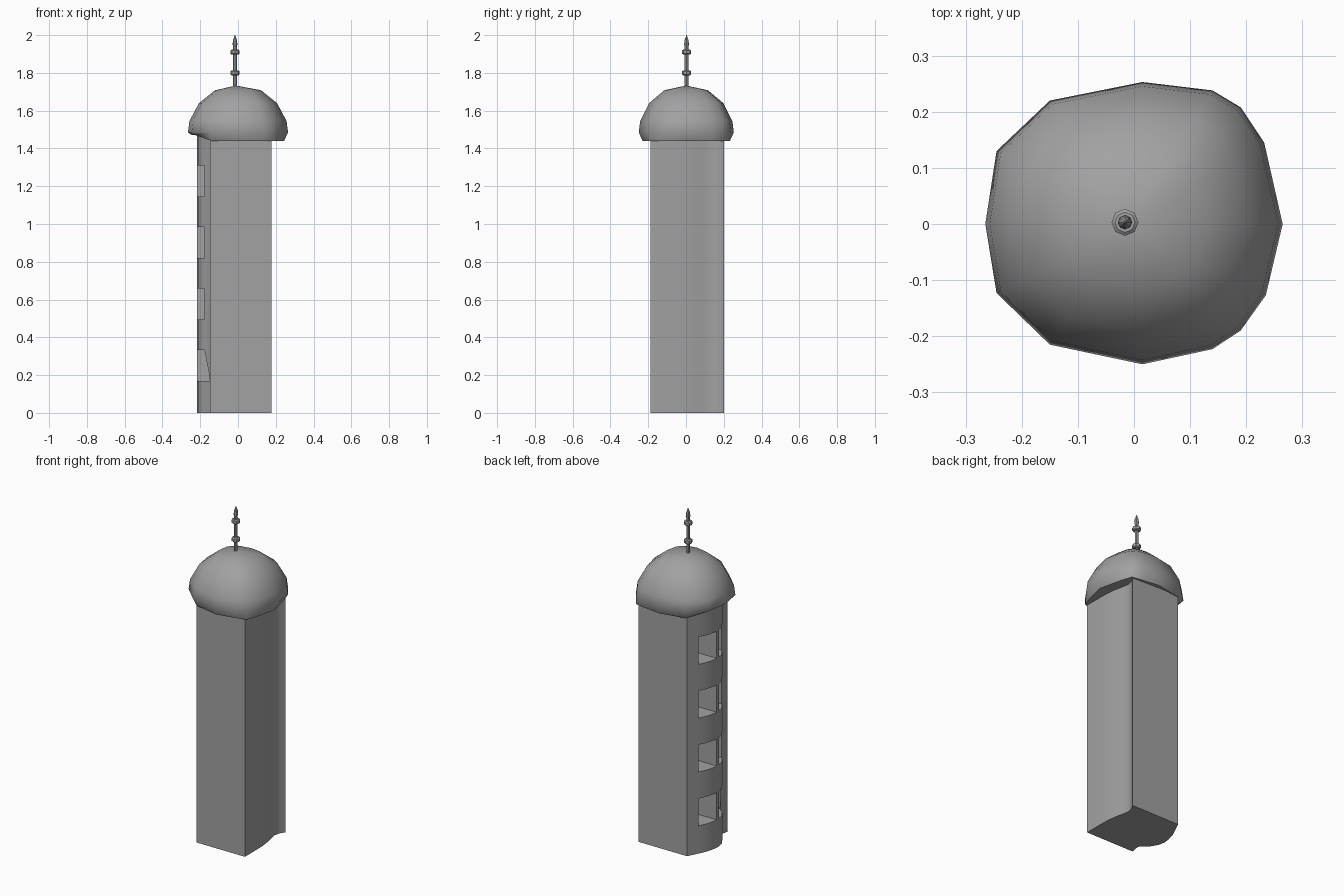
import bpy, bmesh, math

if "Cube" in bpy.data.objects:
    bpy.data.objects.remove(bpy.data.objects["Cube"], do_unlink=True)

GREY = (0.36, 0.36, 0.36, 1)
stone = bpy.data.materials.new("grey stone")
stone.use_nodes = True
stone.diffuse_color = GREY
stone.node_tree.nodes["Principled BSDF"].inputs["Base Color"].default_value = GREY


def finish(name, bm):
    """Turn a bmesh into a linked object with the stone material."""
    bmesh.ops.recalc_face_normals(bm, faces=bm.faces)
    mesh = bpy.data.meshes.new(name)
    bm.to_mesh(mesh)
    bm.free()
    mesh.materials.append(stone)
    obj = bpy.data.objects.new(name, mesh)
    bpy.context.collection.objects.link(obj)
    return obj


def smooth(obj, degrees):
    bpy.ops.object.select_all(action="DESELECT")
    obj.select_set(True)
    bpy.context.view_layer.objects.active = obj
    bpy.ops.object.shade_smooth_by_angle(angle=math.radians(degrees))


def loft(bm, rings, cap_top=True):
    """Skin a stack of equal-sized point rings."""
    loops = [[bm.verts.new(p) for p in ring] for ring in rings]
    n = len(loops[0])
    for low, high in zip(loops, loops[1:]):
        for i in range(n):
            j = (i + 1) % n
            bm.faces.new((low[i], low[j], high[j], high[i]))
    bm.faces.new(loops[0][::-1])
    if cap_top:
        bm.faces.new(loops[-1])
    return loops


# Tower shaft: flat front and back, wavy left side, bulging right side
left_side = [(.178, -.188), (.178, -.09), (.177, -.02), (.170, .04),
             (.157, .10), (.151, .135), (.160, .17), (.178, .2)]
right_side = [(-.147, .2), (-.177, .14), (-.201, .09), (-.214, .04), (-.218, 0),
              (-.211, -.04), (-.187, -.08), (-.155, -.107), (-.139, -.128),
              (-.140, -.155), (-.147, -.188)]
section = left_side + right_side
bm = bmesh.new()
loft(bm, [[(x, y, z) for x, y in section] for z in (0, 1.47)])
tower = finish("tower_shaft", bm)

# Window recesses: two columns of four, the lowest front one splayed at its sill
bm = bmesh.new()
for row in range(4):
    z0 = .168 + row * .326
    z1 = z0 + .165
    splay = -.115 if row == 0 else -.088
    for y_low, y_high, back in ((.015, .135, -.09), (-.088, -.005, -.10)):
        sill = splay if y_low < 0 else y_low
        loft(bm, [[(-.3, sill, z0), (back, sill, z0), (back, y_high, z0), (-.3, y_high, z0)],
                  [(-.3, y_low, z1), (back, y_low, z1), (back, y_high, z1), (-.3, y_high, z1)]])
cutter = finish("window_cutter", bm)
cutter.hide_render = True
cut = tower.modifiers.new("windows", "BOOLEAN")
cut.operation = "DIFFERENCE"
cut.solver = "EXACT"
cut.object = cutter
bpy.ops.object.select_all(action="DESELECT")
bpy.context.view_layer.objects.active = tower
tower.select_set(True)
bpy.ops.object.modifier_apply(modifier="windows")
bpy.data.objects.remove(cutter, do_unlink=True)
smooth(tower, 35)

# Dome: faceted outline swept through shrinking rings, rim lifted over the bulge
outline = [(.265, 0), (.232, .145), (.19, .208), (.14, .238), (.015, .253),
           (-.15, .22), (-.245, .13), (-.265, 0), (-.245, -.123), (-.15, -.215),
           (.015, -.25), (.14, -.223), (.19, -.19), (.235, -.127)]
rings = []
for scale, z in ((.92, 1.44), (1, 1.485), (.97, 1.545), (.78, 1.64), (.46, 1.708)):
    ring = []
    for x, y in outline:
        corner = z == 1.44 and abs(x - .19) < .01
        s = 1 if corner else scale
        lift = .03 if z == 1.44 and x < -.2 else 0
        ring.append((x * s, y * s, z + lift))
    rings.append(ring)
bm = bmesh.new()
top = loft(bm, rings, cap_top=False)[-1]
apex = bm.verts.new((-.01, 0, 1.733))
for i, v in enumerate(top):
    bm.faces.new((v, top[(i + 1) % len(top)], apex))
smooth(finish("dome", bm), 45)

# Finial: rod, two collars and a pointed tip
def turned(name, sides, profile):
    bm = bmesh.new()
    loft(bm, [[(-.016 + r * math.cos(math.tau * i / sides),
                .003 + r * math.sin(math.tau * i / sides), z) for i in range(sides)]
              for r, z in profile])
    smooth(finish(name, bm), 30)


turned("finial_rod", 8, [(.010, 1.71), (.010, 1.94)])
turned("finial_tip", 8, [(.008, 1.935), (.013, 1.95), (.010, 1.975), (.001, 2.0)])
for name, z in (("lower_collar", 1.80), ("upper_collar", 1.91)):
    turned(name, 8, [(.018, z - .013), (.024, z - .008), (.024, z + .008), (.018, z + .013)])
